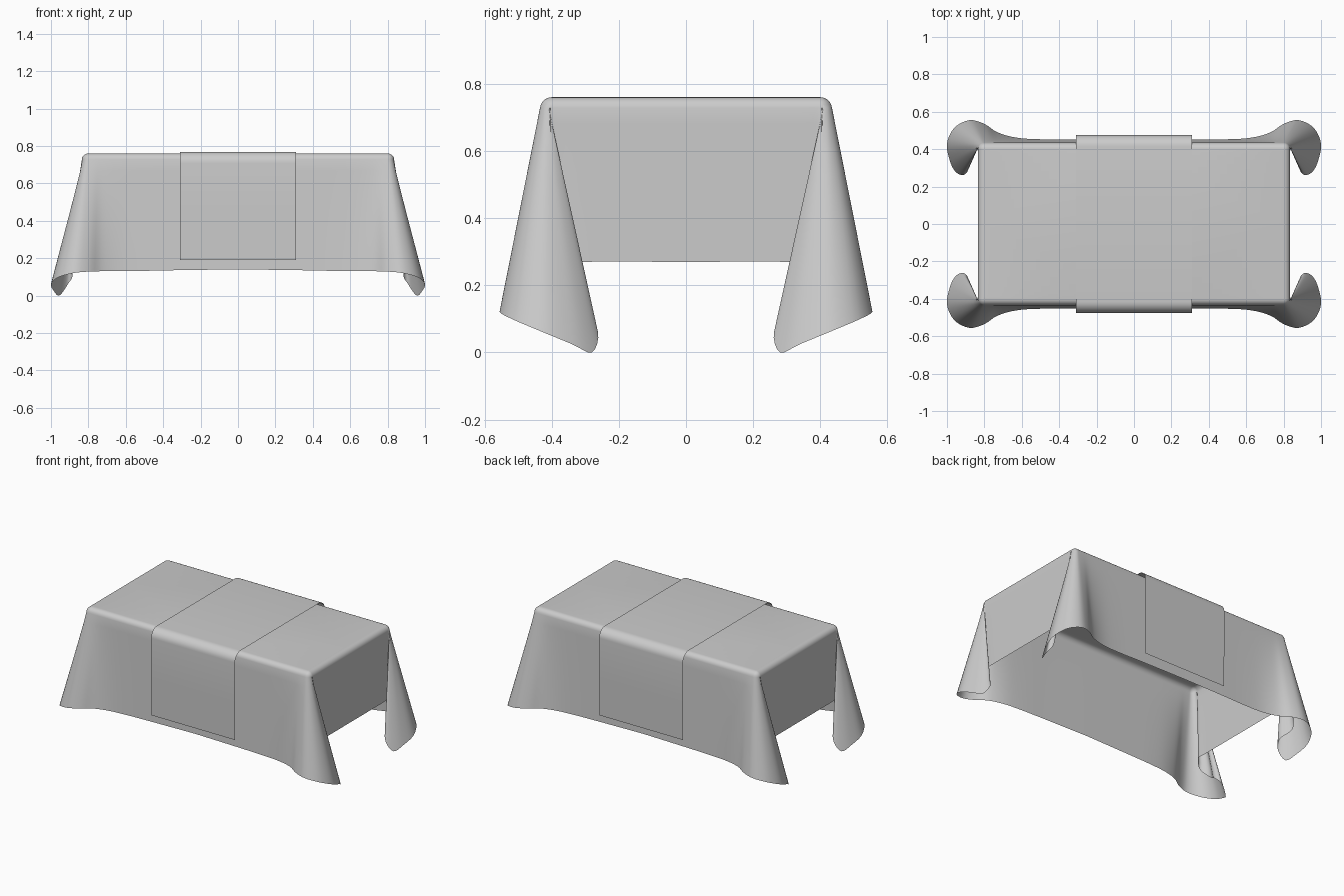
import bpy, bmesh, math
from mathutils import Vector

if "Cube" in bpy.data.objects:
    bpy.data.objects.remove(bpy.data.objects["Cube"])

TOP = 0.76
R = 0.035

# One quarter of the cloth rim: top x, top y, outward angle, hem x, hem y, hem z
RIM = [
    (0.00, -.40, 0, 0.00, -.450, .140),
    (0.30, -.40, 0, 0.30, -.452, .136),
    (0.50, -.40, 0, 0.50, -.453, .132),
    (0.63, -.40, 0, 0.63, -.462, .130),
    (0.72, -.40, 0, 0.73, -.490, .130),
    (0.77, -.40, 0, 0.80, -.535, .128),
    (0.80, -.40, 8, 0.88, -.555, .120),
    (0.80, -.40, 25, 0.96, -.515, .098),
    (0.80, -.40, 45, 1.00, -.430, .062),
    (0.80, -.40, 60, 0.985, -.340, .025),
    (0.80, -.40, 68, 0.955, -.280, .000),
    (0.80, -.40, 74, 0.91, -.262, .060),
    (0.80, -.40, 77, 0.885, -.305, .110),
    (0.80, -.40, 80, 0.925, -.380, .160),
    (0.80, -.40, 84, 0.88, -.430, .220),
    (0.80, -.40, 90, 0.836, -.395, .268),
    (0.80, -.32, 90, 0.835, -.320, .270),
    (0.80, 0.00, 90, 0.835, 0.000, .270),
]


def spline(p, n):
    """Catmull-Rom through rows of numbers."""
    out = []
    for i in range(len(p) - 1):
        a, b, c, d = (p[max(i - 1, 0)], p[i], p[i + 1], p[min(i + 2, len(p) - 1)])
        for k in range(n):
            t = k / n
            row = []
            for q, r, s, u in zip(a, b, c, d):
                row.append(.5 * (2 * r + (s - q) * t + (2 * q - 5 * r + 4 * s - u) * t * t
                                 + (3 * r - q - 3 * s + u) * t ** 3))
            out.append(row)
    out.append(list(p[-1]))
    return out


def finish(bm, name, mirror):
    bmesh.ops.remove_doubles(bm, verts=bm.verts, dist=1e-5)
    bmesh.ops.recalc_face_normals(bm, faces=bm.faces)
    me = bpy.data.meshes.new(name)
    bm.to_mesh(me)
    bm.free()
    ob = bpy.data.objects.new(name, me)
    bpy.context.collection.objects.link(ob)
    bpy.ops.object.select_all(action='DESELECT')
    ob.select_set(True)
    bpy.context.view_layer.objects.active = ob
    m = ob.modifiers.new("mirror", 'MIRROR')
    m.use_axis = mirror
    m.merge_threshold = 0.0005
    bpy.ops.object.modifier_apply(modifier=m.name)
    bpy.ops.object.shade_smooth_by_angle(angle=math.radians(50))
    return ob


# Tablecloth: rounded shoulder, then drape lines running down to the hem
bm = bmesh.new()
cols = []
for tx, ty, ang, hx, hy, hz in spline(RIM, 4):
    tx, ty = min(max(tx, 0), .80), min(max(ty, -.40), 0)
    ang = math.radians(min(max(ang, 0), 90))
    d = Vector((math.sin(ang), -math.cos(ang), 0))
    t, hem = Vector((tx, ty, TOP)), Vector((max(hx, 0), min(hy, 0), max(hz, 0)))
    pts = []
    for k in range(6):
        a = math.radians(84) * k / 5
        pts.append(t + d * R * math.sin(a) - Vector((0, 0, R * (1 - math.cos(a)))))
    start = pts[-1]
    pts += [start.lerp(hem, k / 10) for k in range(1, 11)]
    cols.append([bm.verts.new(p) for p in pts])
for a, b in zip(cols, cols[1:]):
    for k in range(len(a) - 1):
        bm.faces.new((a[k], a[k + 1], b[k + 1], b[k]))
corners = [(0, 0), (.8, 0), (.8, -.4)]
rim = []
for c in cols:
    if not rim or (c[0].co - rim[-1].co).length > 1e-5:
        rim.append(c[0])
centre = bm.verts.new((0, 0, TOP))
bm.faces.new([centre] + rim[::-1])
finish(bm, "tablecloth", (True, True, False))

# Table runner: a strip across the middle hanging over front and back
bm = bmesh.new()
rr = 0.06
prof = [(0, .768)]
for k in range(9):
    a = math.radians(90) * k / 8
    prof.append((-.415 - rr * math.sin(a), .768 - rr * (1 - math.cos(a))))
prof += [(-.475, .45), (-.472, .19)]
rows = [[bm.verts.new((x, y, z)) for y, z in prof] for x in (0, .31)]
for k in range(len(prof) - 1):
    bm.faces.new((rows[0][k], rows[0][k + 1], rows[1][k + 1], rows[1][k]))
finish(bm, "table_runner", (True, True, False))
